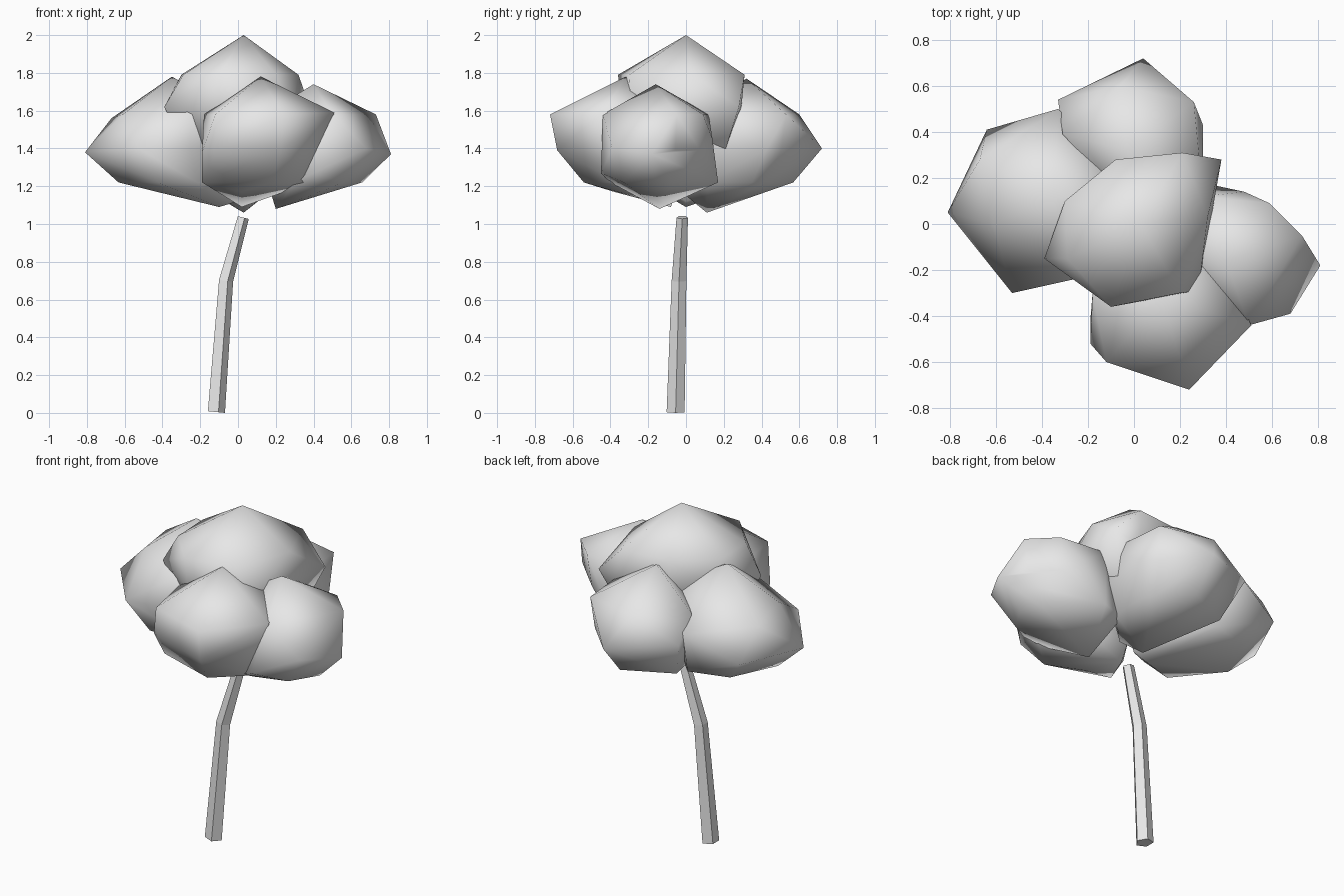
import bpy, bmesh, math
from mathutils import Vector

if "Cube" in bpy.data.objects:
    bpy.data.objects.remove(bpy.data.objects["Cube"])

grey = bpy.data.materials.new("pale_grey")
grey.diffuse_color = (0.8, 0.8, 0.8, 1)
grey.use_nodes = True
grey.node_tree.nodes["Principled BSDF"].inputs["Base Color"].default_value = grey.diffuse_color


def finish(name, bm, smooth):
    bmesh.ops.recalc_face_normals(bm, faces=bm.faces)
    for f in bm.faces:
        f.smooth = smooth
    me = bpy.data.meshes.new(name)
    bm.to_mesh(me)
    bm.free()
    me.materials.append(grey)
    ob = bpy.data.objects.new(name, me)
    bpy.context.collection.objects.link(ob)
    return ob


def leaf_clump(name, apex, bottom, levels, rim, bulges):
    """Faceted clump: an apex, a rim polygon, two rings tapering to the bottom, and a few bulges."""
    up, mid, low = levels
    foot = Vector(bottom[:2])
    pts = [apex, bottom] + bulges
    for p in rim:
        v = Vector(p)
        pts.append((*v, up))
        pts.append((*v.lerp(foot, 0.06), mid))
        pts.append((*v.lerp(foot, 0.28), low))
    for b in bulges:
        pts.append((*Vector(b[:2]).lerp(foot, 0.25), low))
    bm = bmesh.new()
    for p in pts:
        bm.verts.new(p)
    res = bmesh.ops.convex_hull(bm, input=bm.verts[:])
    inner = {g for g in res["geom_interior"] + res["geom_unused"]
             if isinstance(g, bmesh.types.BMVert)}
    bmesh.ops.delete(bm, geom=list(inner), context='VERTS')
    return finish(name, bm, True)


# Leaf canopy: one top clump above four side clumps
SIDE = (1.58, 1.39, 1.22)
leaf_clump("top_leaves", (0.03, 0, 2.0), (0.02, 0, 1.25), (1.79, 1.6, 1.4),
           [(0.21, 0.31), (0.32, 0.03), (0.2, -0.3), (-0.1, -0.36),
            (-0.29, -0.15), (-0.3, 0.1), (-0.08, 0.28)],
           [(0.38, 0.28, 1.62), (0.28, -0.29, 1.6), (-0.39, -0.15, 1.62)])
leaf_clump("front_leaves", (0.12, -0.32, 1.78), (0.02, -0.08, 1.09), SIDE,
           [(-0.12, -0.6), (0.24, -0.72), (0.36, -0.12), (0, -0.02), (-0.18, -0.3)],
           [(0.51, -0.44, 1.59), (-0.19, -0.52, 1.38), (-0.19, -0.42, 1.22),
            (0.02, -0.38, 1.17)])
leaf_clump("left_leaves", (-0.35, 0.11, 1.78), (-0.1, 0.0, 1.09), SIDE,
           [(-0.61, 0), (-0.26, -0.24), (0, -0.08), (0.02, 0.15)],
           [(-0.81, 0.05, 1.38), (-0.53, -0.3, 1.4), (-0.67, 0.28, 1.56),
            (-0.64, 0.41, 1.37), (-0.33, 0.5, 1.5), (0, 0, 1.12)])
leaf_clump("right_leaves", (0.4, -0.16, 1.74), (0.2, -0.14, 1.08), SIDE,
           [(0.73, -0.05), (0.59, 0.09), (0.3, 0.12), (0.14, -0.1), (0.5, -0.44)],
           [(0.81, -0.18, 1.37), (0.68, -0.39, 1.4), (0.4, -0.45, 1.27),
            (0.48, 0.14, 1.45), (0.34, 0.17, 1.22), (0.18, 0.11, 1.22),
            (0.3, -0.4, 1.22)])
leaf_clump("back_leaves", (-0.03, 0.32, 1.77), (0.03, 0.11, 1.06), SIDE,
           [(-0.06, 0.6), (0.26, 0.53), (0.3, 0.12), (0.05, 0), (-0.31, 0.39)],
           [(0.04, 0.72, 1.4), (-0.33, 0.54, 1.45), (0.3, 0.43, 1.4),
            (0.26, 0.08, 1.35), (0.1, 0.0, 1.15)])

# Bent five-sided trunk
bm = bmesh.new()
rings = []
for x, y, z, r, tilt in [(-0.119, -0.055, 0.005, 0.05, -0.1),
                         (-0.067, -0.037, 0.7, 0.041, -0.15),
                         (0.025, -0.02, 1.035, 0.032, -0.25)]:
    ring = []
    for i in range(5):
        a = math.tau * i / 5
        ring.append(bm.verts.new((x + r * math.cos(a), y + r * math.sin(a),
                                  z + tilt * r * math.cos(a))))
    rings.append(ring)
for lo, hi in zip(rings, rings[1:]):
    for i in range(5):
        j = (i + 1) % 5
        bm.faces.new((lo[i], lo[j], hi[j], hi[i]))
bm.faces.new(rings[0][::-1])
bm.faces.new(rings[-1])
finish("trunk", bm, False)
